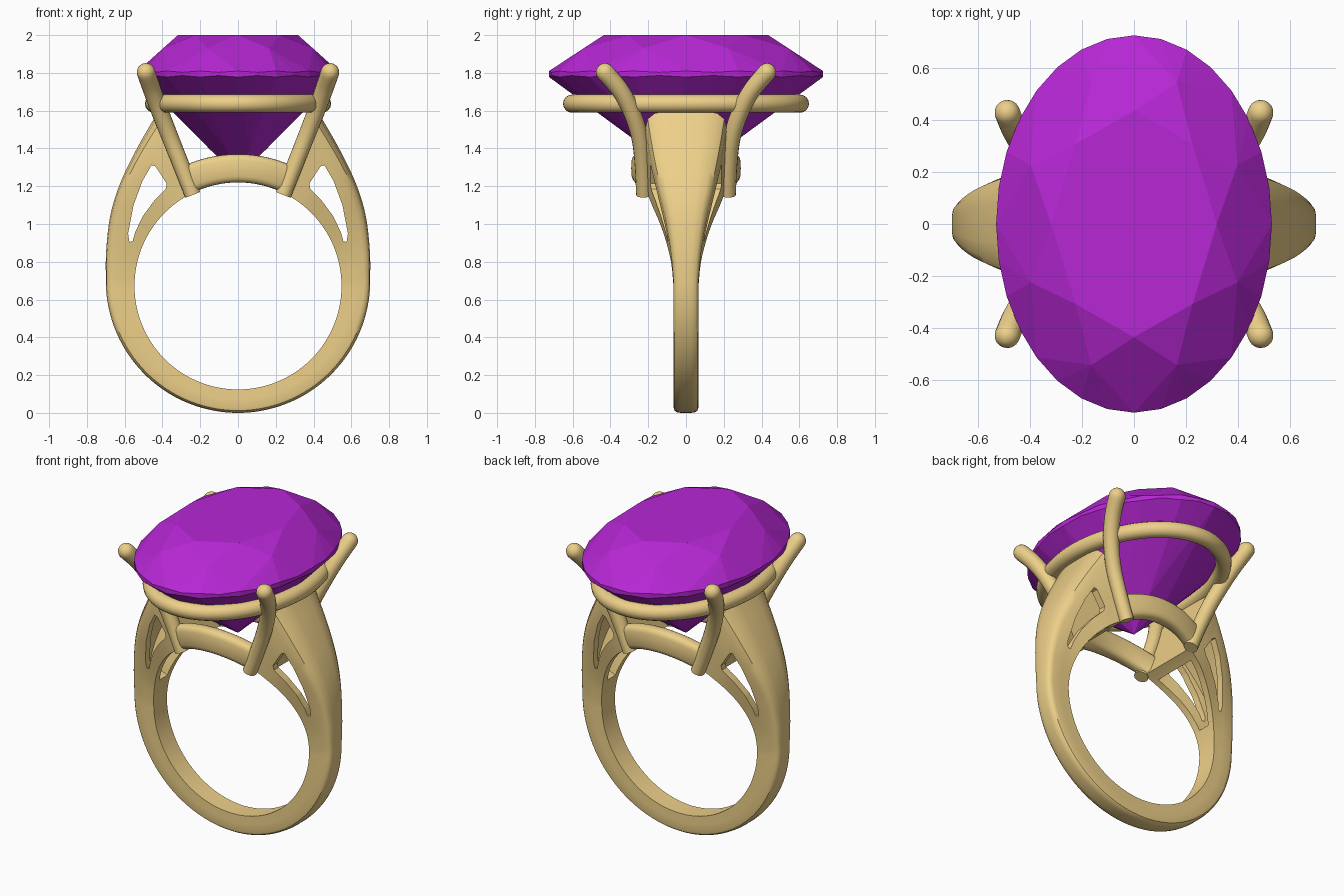
import bpy, bmesh
from math import sin, cos, pi, radians
from mathutils import Vector

if "Cube" in bpy.data.objects:
    bpy.data.objects.remove(bpy.data.objects["Cube"])


def material(name, color):
    m = bpy.data.materials.new(name)
    m.diffuse_color = color
    m.use_nodes = True
    m.node_tree.nodes["Principled BSDF"].inputs["Base Color"].default_value = m.diffuse_color
    return m


GOLD = material("gold", (0.85, 0.63, 0.25, 1))
PURPLE = material("purple_gem", (0.47, 0.02, 0.66, 1))


def finish(bm, name, mat, smooth=True):
    bmesh.ops.recalc_face_normals(bm, faces=bm.faces)
    me = bpy.data.meshes.new(name)
    bm.to_mesh(me)
    bm.free()
    me.materials.append(mat)
    ob = bpy.data.objects.new(name, me)
    bpy.context.collection.objects.link(ob)
    if smooth:
        smooth_edges(ob)
    return ob


def smooth_edges(ob):
    bpy.ops.object.select_all(action='DESELECT')
    bpy.context.view_layer.objects.active = ob
    ob.select_set(True)
    bpy.ops.object.shade_smooth_by_angle(angle=radians(35))


def loft(name, rings, closed=False, smooth=True):
    """Skin a list of equal-sized point rings; cap the ends unless closed."""
    bm = bmesh.new()
    vs = [[bm.verts.new(p) for p in r] for r in rings]
    n = len(vs[0])
    for i in range(len(vs) if closed else len(vs) - 1):
        a, b = vs[i], vs[(i + 1) % len(vs)]
        for j in range(n):
            k = (j + 1) % n
            bm.faces.new((a[j], a[k], b[k], b[j]))
    if not closed:
        bm.faces.new(vs[0])
        bm.faces.new(vs[-1])
    return finish(bm, name, GOLD, smooth)


def spline(rows, t):
    """Catmull-Rom through rows, t in 0..1."""
    n = len(rows) - 1
    i = min(int(t * n), n - 1)
    f = t * n - i
    p1, p2 = Vector(rows[i]), Vector(rows[i + 1])
    p0 = Vector(rows[i - 1]) if i else 2 * p1 - p2
    p3 = Vector(rows[i + 2]) if i + 2 <= n else 2 * p2 - p1
    return 0.5 * (2 * p1 + (p2 - p0) * f + (2 * p0 - 5 * p1 + 4 * p2 - p3) * f * f
                  + (3 * p1 - p0 - 3 * p2 + p3) * f ** 3)


# Finger hole circle and shoulder data
CZ, CR, END = 0.672, 0.548, 63
SHOULDER = [(.70, .70, .066, .066), (.698, .86, .08, .078), (.675, 1.05, .108, .105),
            (.622, 1.22, .147, .14), (.535, 1.40, .185, .178), (.42, 1.60, .22, .205)]


def station(deg):
    """Inner point, outer point and half widths at a finger-hole angle."""
    a = radians(deg)
    inner = Vector((CR * cos(a), CZ + CR * sin(a)))
    if deg <= 0:
        return inner, Vector((.70 * cos(a), .70 + .70 * sin(a))), .066, .062 + .004 * cos(a)
    ox, oz, wo, wi = spline(SHOULDER, deg / END)
    return inner, Vector((ox, oz)), wo, wi


def section(deg, profile, side=1, inset=0):
    inner, outer, wo, wi = station(deg)
    ring = []
    for t, w in profile:
        p = inner.lerp(outer, t)
        y = w * max(wi + (wo - wi) * t - inset, .012)
        ring.append((side * p.x, y, p.y))
    return ring


# Shank with flared shoulders
half = [(0, 1), (.4, 1), (.78, 1), (.9, .93), (.97, .75), (1, .4)]
profile = half + [(t, -w) for t, w in reversed(half)]
degs = [-90 + (END + 90) * i / 60 for i in range(61)]
rings = [section(d, profile, -1) for d in reversed(degs)] + [section(d, profile) for d in degs[1:]]
shank = loft("shank", rings, smooth=False)

# Shoulder hollows and side windows
WINDOW = [(.457, 1.312), (.437, 1.305), (.378, 1.215), (.383, 1.185), (.44, 1.128), (.505, 1.04),
          (.545, .955), (.558, .908), (.575, .905), (.582, .95), (.553, 1.10), (.505, 1.23)]
box = [(-.3, 1), (.72, 1), (.72, -1), (-.3, -1)]
cutters = []
for s in (1, -1):
    cutters.append(loft("hollow_cutter", [section(16 + 2 * i, box, s, .045) for i in range(21)],
                        smooth=False))
    cutters.append(loft("window_cutter", [[(s * x, y, z) for x, z in WINDOW] for y in (-.5, .5)],
                        smooth=False))
bpy.context.view_layer.objects.active = shank
for c in cutters:
    c.hide_render = True
    m = shank.modifiers.new("cut", 'BOOLEAN')
    m.operation, m.solver, m.object = 'DIFFERENCE', 'EXACT', c
    bpy.ops.object.modifier_apply(modifier=m.name)
for c in cutters:
    bpy.data.objects.remove(c)
smooth_edges(shank)

# Bowed bridges between the prong feet
for s, name in ((-1, "front_bridge"), (1, "back_bridge")):
    rings = []
    for i in range(25):
        u = i / 12 - 1
        a = radians(90 - 27 * u)
        ring = []
        for j in range(20):
            q = 2 * pi * j / 20
            cy, cr = cos(q), sin(q)
            y = .20 + .045 * (1 - u * u) + .045 * abs(cy) ** .8 * (1 if cy > 0 else -1)
            r = CR + .075 + .075 * abs(cr) ** .5 * (1 if cr > 0 else -1)
            ring.append((r * cos(a), s * y, CZ + r * sin(a)))
        rings.append(ring)
    loft(name, rings)

# Oval rail under the stone
rings = []
for i in range(96):
    a = 2 * pi * i / 96
    n = Vector((cos(a) / .445, sin(a) / .603, 0)).normalized()
    c = Vector((.445 * cos(a), .603 * sin(a), 1.637))
    rings.append([c + .048 * (n * cos(q) + Vector((0, 0, 1)) * sin(q))
                  for q in (2 * pi * j / 16 for j in range(16))])
loft("oval_rail", rings, closed=True)

# Four prongs with domed tips
PATH = [(.24, .222, 1.155), (.30, .228, 1.31), (.36, .245, 1.46), (.415, .29, 1.60),
        (.455, .35, 1.71), (.487, .428, 1.803)]
for sx, side in ((1, "right"), (-1, "left")):
    for sy, face in ((-1, "front"), (1, "back")):
        flip = Vector((sx, sy, 1))
        pts = [(spline(PATH, i / 30), .042 + .007 * i / 30) for i in range(31)]
        tip = pts[-1][0]
        d = (tip - pts[-2][0]).normalized()
        pts += [(tip + d * .049 * sin(b), .049 * cos(b)) for b in (.3, .6, .9, 1.2, 1.45)]
        rings = []
        for i, (p, r) in enumerate(pts):
            t = (pts[min(i + 1, len(pts) - 1)][0] - pts[max(i - 1, 0)][0]).normalized()
            u = t.cross(Vector((0, 1, 0))).normalized()
            v = t.cross(u)
            rings.append([(p + r * (u * cos(q) + v * sin(q))) * flip
                          for q in (2 * pi * j / 16 for j in range(16))])
        loft(f"{face}_{side}_prong", rings)

# Oval brilliant-cut stone: hull of table, star, girdle, pavilion and culet points
bm = bmesh.new()


def gem_ring(count, offset, r, z):
    for i in range(count):
        a = radians(offset + 360 * i / count)
        bm.verts.new((.53 * r * cos(a), .725 * r * sin(a), z))


gem_ring(8, 0, .60, 2.0)
gem_ring(8, 22.5, .81, 1.93)
gem_ring(16, 0, 1, 1.81)
gem_ring(16, 11.25, 1, 1.803)
gem_ring(16, 0, 1, 1.778)
gem_ring(16, 11.25, 1, 1.786)
gem_ring(8, 22.5, .30, 1.393)
bm.verts.new((0, 0, 1.25))
bmesh.ops.convex_hull(bm, input=bm.verts)
bmesh.ops.dissolve_limit(bm, angle_limit=radians(1), verts=bm.verts, edges=bm.edges)
finish(bm, "oval_gemstone", PURPLE, smooth=False)
